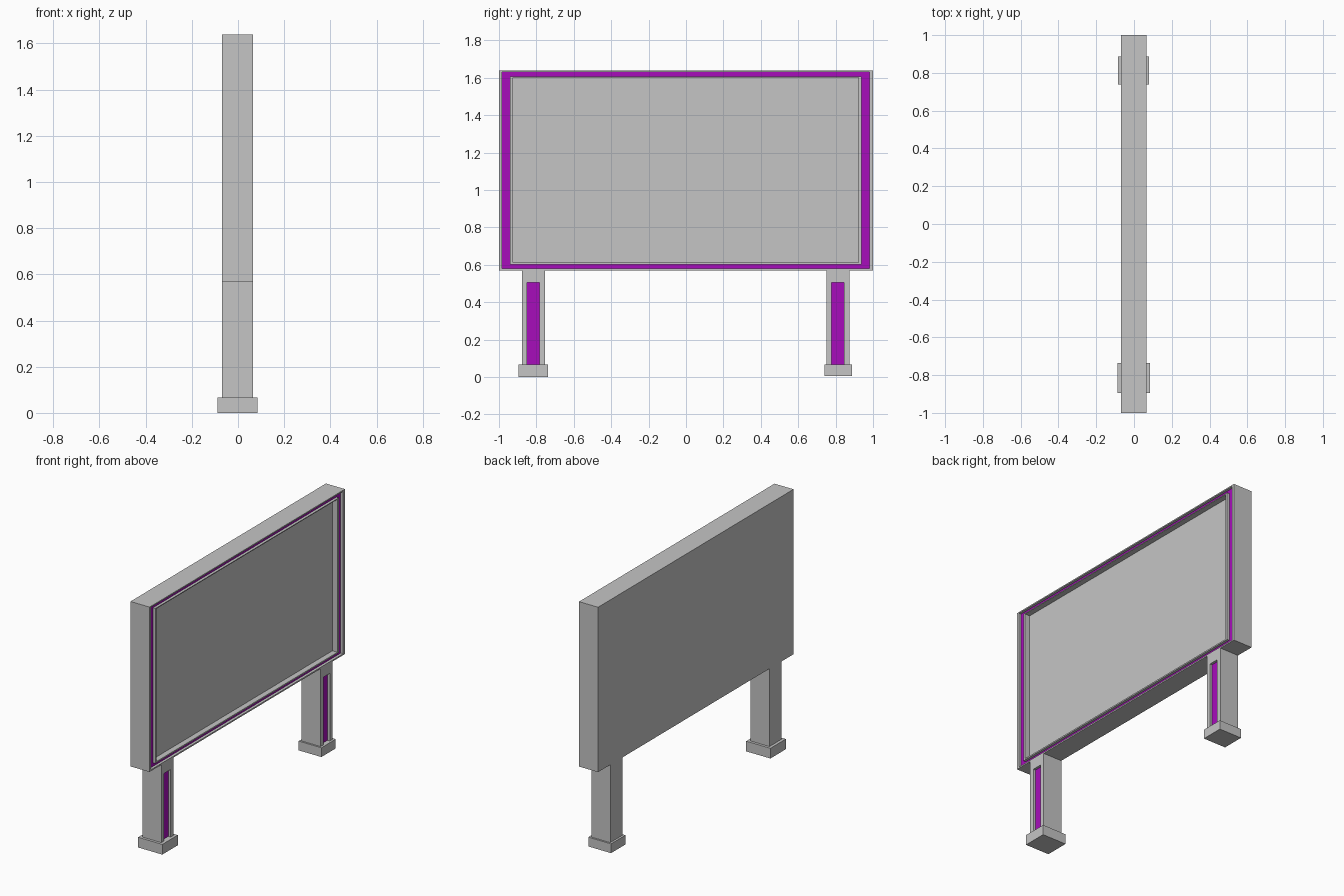
import bpy, bmesh

if "Cube" in bpy.data.objects:
    bpy.data.objects.remove(bpy.data.objects["Cube"])


def material(name, rgb):
    m = bpy.data.materials.new(name)
    m.diffuse_color = (*rgb, 1)
    m.use_nodes = True
    m.node_tree.nodes["Principled BSDF"].inputs["Base Color"].default_value = m.diffuse_color
    return m


GREY = material("light_grey", (0.56, 0.56, 0.56))
MAGENTA = material("magenta", (0.39, 0.004, 0.50))


def nested(name, rings, magenta_steps=()):
    """Loft rectangles (x, y0, y1, z0, z1) from back to front and cap both ends.
    Step i joins ring i to i+1; the last step is the front cap."""
    bm = bmesh.new()
    loops = [[bm.verts.new(p) for p in ((x, y0, z0), (x, y1, z0), (x, y1, z1), (x, y0, z1))]
             for x, y0, y1, z0, z1 in rings]
    bm.faces.new(loops[0][::-1])
    for i, (a, b) in enumerate(zip(loops, loops[1:])):
        for k in range(4):
            n = (k + 1) % 4
            f = bm.faces.new((a[k], a[n], b[n], b[k]))
            f.material_index = int(i in magenta_steps)
    cap = bm.faces.new(loops[-1])
    cap.material_index = int(len(rings) - 1 in magenta_steps)
    me = bpy.data.meshes.new(name)
    bm.to_mesh(me)
    bm.free()
    me.materials.append(GREY)
    me.materials.append(MAGENTA)
    ob = bpy.data.objects.new(name, me)
    bpy.context.collection.objects.link(ob)
    return ob


BACK, FRONT, GROOVE = -0.07, 0.066, 0.049

# Board: outer box, magenta groove around the edge, recessed panel
outer = (-1.0, 1.0, 0.57, 1.638)
groove_out = (-0.983, 0.981, 0.579, 1.630)
groove_in = (-0.940, 0.937, 0.602, 1.606)
panel = (-0.926, 0.922, 0.611, 1.600)
nested("board", [
    (BACK, *outer), (FRONT, *outer),
    (FRONT, *groove_out), (GROOVE, *groove_out),
    (GROOVE, *groove_in), (FRONT, *groove_in),
    (FRONT, *panel), (FRONT - 0.036, *panel)], magenta_steps={3})

# Posts with a magenta groove, each on a foot block
for side, yc, hx, hy, zb in (("left", -0.816, 0.0865, 0.079, 0.0),
                             ("right", 0.813, 0.0815, 0.0735, 0.006)):
    post = (yc - 0.062, yc + 0.062, 0.06, 0.57)
    slot = (yc - 0.034, yc + 0.033, 0.064, 0.504)
    nested(side + "_post", [(BACK, *post), (FRONT, *post),
                            (FRONT, *slot), (GROOVE, *slot)], magenta_steps={3})
    foot = (yc - hy, yc + hy, zb, 0.066)
    nested(side + "_foot", [(-0.002 - hx, *foot), (-0.002 + hx, *foot)])
